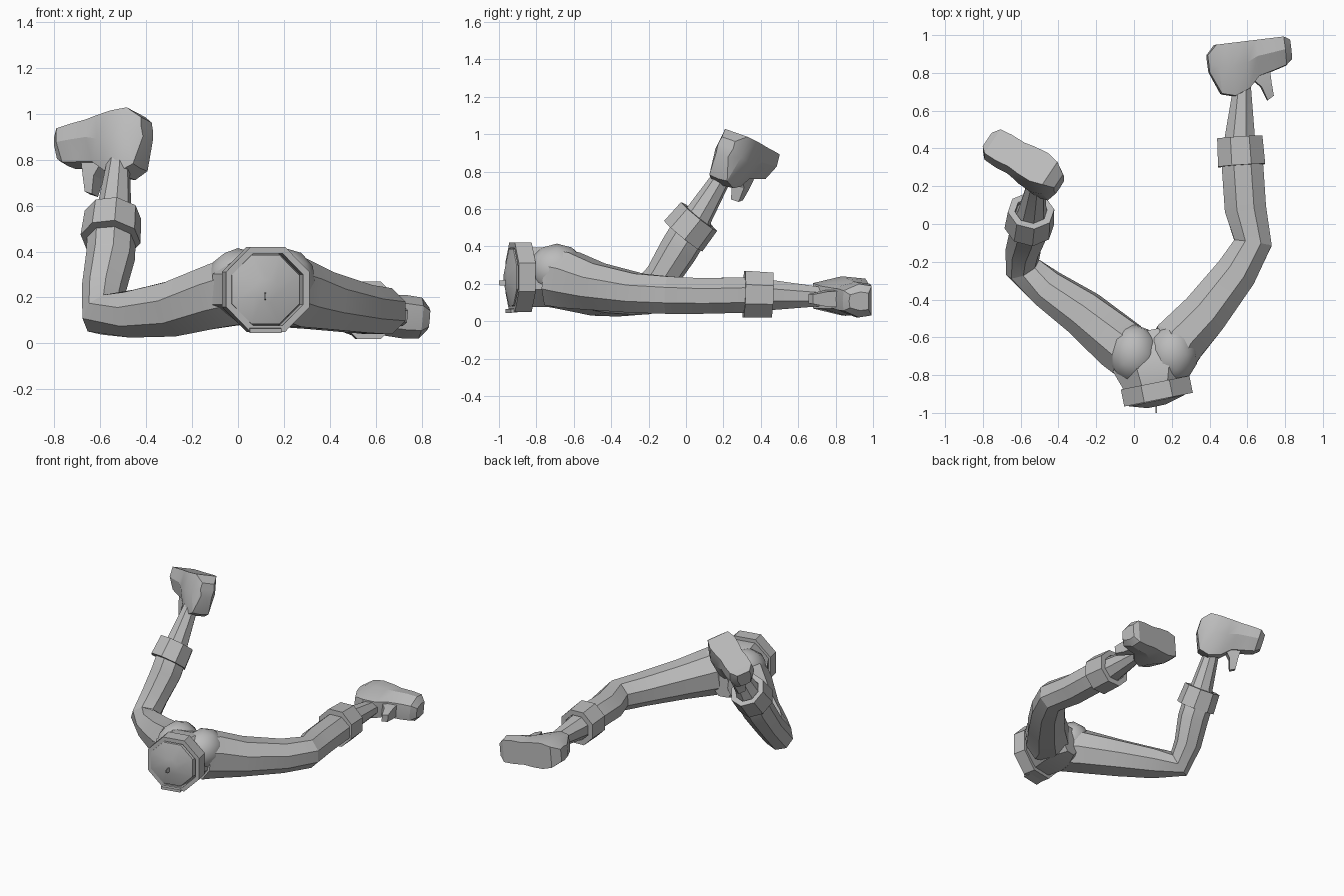
import bpy, bmesh, math
from mathutils import Vector

cube = bpy.data.objects.get("Cube")
if cube:
    bpy.data.objects.remove(cube, do_unlink=True)

grey = bpy.data.materials.new("plain grey")
grey.use_nodes = True
grey.diffuse_color = (0.5, 0.5, 0.5, 1)
grey.node_tree.nodes["Principled BSDF"].inputs["Base Color"].default_value = (0.5, 0.5, 0.5, 1)


def finish(name, bm, angle=20):
    bmesh.ops.recalc_face_normals(bm, faces=bm.faces)
    mesh = bpy.data.meshes.new(name)
    bm.to_mesh(mesh)
    bm.free()
    mesh.materials.append(grey)
    obj = bpy.data.objects.new(name, mesh)
    bpy.context.collection.objects.link(obj)
    bpy.ops.object.select_all(action='DESELECT')
    obj.select_set(True)
    bpy.context.view_layer.objects.active = obj
    bpy.ops.object.shade_smooth_by_angle(angle=math.radians(angle))
    return obj


def ring(center, axis, ref, hu, hv, sides=8):
    """Polygon around an axis; hu is the half width, hv the half depth along ref."""
    t = Vector(axis).normalized()
    u = t.cross(Vector(ref)).normalized()
    v = u.cross(t)
    grow = 1 / math.cos(math.pi / sides)
    angles = [(k + 0.5) * math.tau / sides for k in range(sides)]
    return [Vector(center) + grow * (u * hu * math.cos(a) + v * hv * math.sin(a)) for a in angles]


def loft(name, rings, closed=False, angle=20):
    bm = bmesh.new()
    rows = [[bm.verts.new(p) for p in r] for r in rings]
    pairs = list(zip(rows, rows[1:]))
    if closed:
        pairs.append((rows[-1], rows[0]))
    else:
        bm.faces.new(rows[0])
        bm.faces.new(rows[-1])
    for a, b in pairs:
        for k in range(len(a)):
            j = (k + 1) % len(a)
            bm.faces.new((a[k], a[j], b[j], b[k]))
    return finish(name, bm, angle)


def limb(name, sections, ref):
    """Loft through (center, half width, half depth), mitred at each bend."""
    pts = [Vector(s[0]) for s in sections]
    rings = []
    for i, (c, hu, hv) in enumerate(sections):
        before = (pts[i] - pts[max(i - 1, 0)]).normalized()
        after = (pts[min(i + 1, len(pts) - 1)] - pts[i]).normalized()
        rings.append(ring(c, before + after, ref, hu, hv))
    return loft(name, rings)


def band(name, start, end, ref, outer, inner):
    """Hollow faceted band between two points."""
    a, b = Vector(start), Vector(end)
    steps = [(a, outer[0]), (b, outer[1]), (b, inner), (a, inner)]
    return loft(name, [ring(c, b - a, ref, r, r) for c, r in steps], True, 15)


def boot(name, heel, toe, sole, flip):
    """Cross-sections from heel to toe: distance, low, high, half width, top narrowing."""
    t = Vector(toe).normalized()
    n = Vector(sole)
    n = (n - t * n.dot(t)).normalized()
    w = t.cross(n) * flip

    def at(a, b, c):
        return Vector(heel) + t * a + w * b - n * c

    stations = [(-.02, .05, .14, .05, .8), (.03, 0, .26, .085, .7), (.10, 0, .28, .105, .65),
                (.18, 0, .25, .10, .6), (.24, 0, .19, .09, .6), (.32, 0, .17, .095, .6),
                (.39, 0, .15, .09, .6), (.425, .02, .12, .05, .7)]
    rings = []
    for d, lo, hi, hw, top in stations:
        mid = lo + (hi - lo) * 0.45
        shape = [(-.88 * hw, lo), (-hw, mid), (-top * hw, hi), (0, hi + .005),
                 (top * hw, hi), (hw, mid), (.88 * hw, lo)]
        rings.append([at(d, x, h) for x, h in shape])
    loft(name, rings, angle=25)
    # Flared tongue standing off the instep
    tongue = [(.17, .30, .17, .045), (.245, .30, .25, .04), (.27, .305, .325, .025)]
    loft(name + "_tongue", [[at(a, -s, h), at(b, -s, h - .02), at(b, s, h - .02), at(a, s, h)]
                            for a, b, h, s in tongue])


# Pelvis and buttocks
waist_axis = (-.2, .98, 0)
up = (0, 0, 1)
pelvis = [((.12, -.965, .23), .05, .05), ((.12, -.935, .235), .15, .15),
          ((.11, -.85, .235), .165, .16), ((.10, -.74, .235), .215, .16),
          ((.10, -.65, .22), .20, .14), ((.09, -.56, .20), .08, .10)]
loft("pelvis", [ring(c, waist_axis, up, a, b) for c, a, b in pelvis], angle=30)
for name, x in (("right_buttock", 0.0), ("left_buttock", 0.205)):
    bm = bmesh.new()
    bmesh.ops.create_icosphere(bm, subdivisions=2, radius=1)
    for v in bm.verts:
        v.co = Vector((x, -.69, .275)) + Vector((v.co.x * .135, v.co.y * .16, v.co.z * .14))
    finish(name, bm, 30)

# Belt, buckle and the small fin on the waist cap
band("belt", (.13, -.93, .235), (.112, -.84, .235), up, (.185, .185), .157)
loft("buckle", [ring((.12, -.95, .055), waist_axis, up, .07, .01, 4),
                ring((.105, -.86, .065), waist_axis, up, .06, .012, 4)])
loft("waist_fin", [ring((.118, -1.0, .205), (0, 1, 0), up, .003, .012, 4),
                   ring((.118, -.95, .205), (0, 1, 0), up, .004, .018, 4)])

# Left leg, stretched out behind
limb("left_leg", [((.20, -.72, .235), .12, .15), ((.24, -.62, .22), .14, .15),
                  ((.37, -.48, .185), .125, .125), ((.54, -.26, .15), .11, .105),
                  ((.63, -.10, .14), .10, .10), ((.59, .08, .135), .11, .095),
                  ((.575, .30, .14), .11, .095), ((.56, .46, .14), .08, .08),
                  ((.575, .78, .13), .04, .045)], up)
band("left_cuff", (.57, .31, .145), (.56, .46, .14), up, (.125, .12), .085)
boot("left_boot", (.40, .945, .145), (.99, .12, -.09), (-.12, .99, 0), 1)

# Right leg, bent up at the knee
bend = (.5, -.5, .7)
limb("right_leg", [((.03, -.73, .235), .13, .15), ((-.07, -.64, .21), .14, .14),
                   ((-.27, -.47, .155), .12, .12), ((-.46, -.34, .13), .10, .10),
                   ((-.59, -.23, .125), .09, .09), ((-.585, -.13, .235), .09, .085),
                   ((-.555, -.04, .38), .10, .095), ((-.55, .02, .48), .10, .095),
                   ((-.54, .07, .57), .072, .07), ((-.52, .21, .80), .045, .045)], bend)
band("right_cuff", (-.555, -.015, .455), (-.545, .07, .56), bend, (.122, .115), .08)
boot("right_boot", (-.42, .255, 1.015), (-.36, .20, -.11), (-.07, .37, .93), 1)
